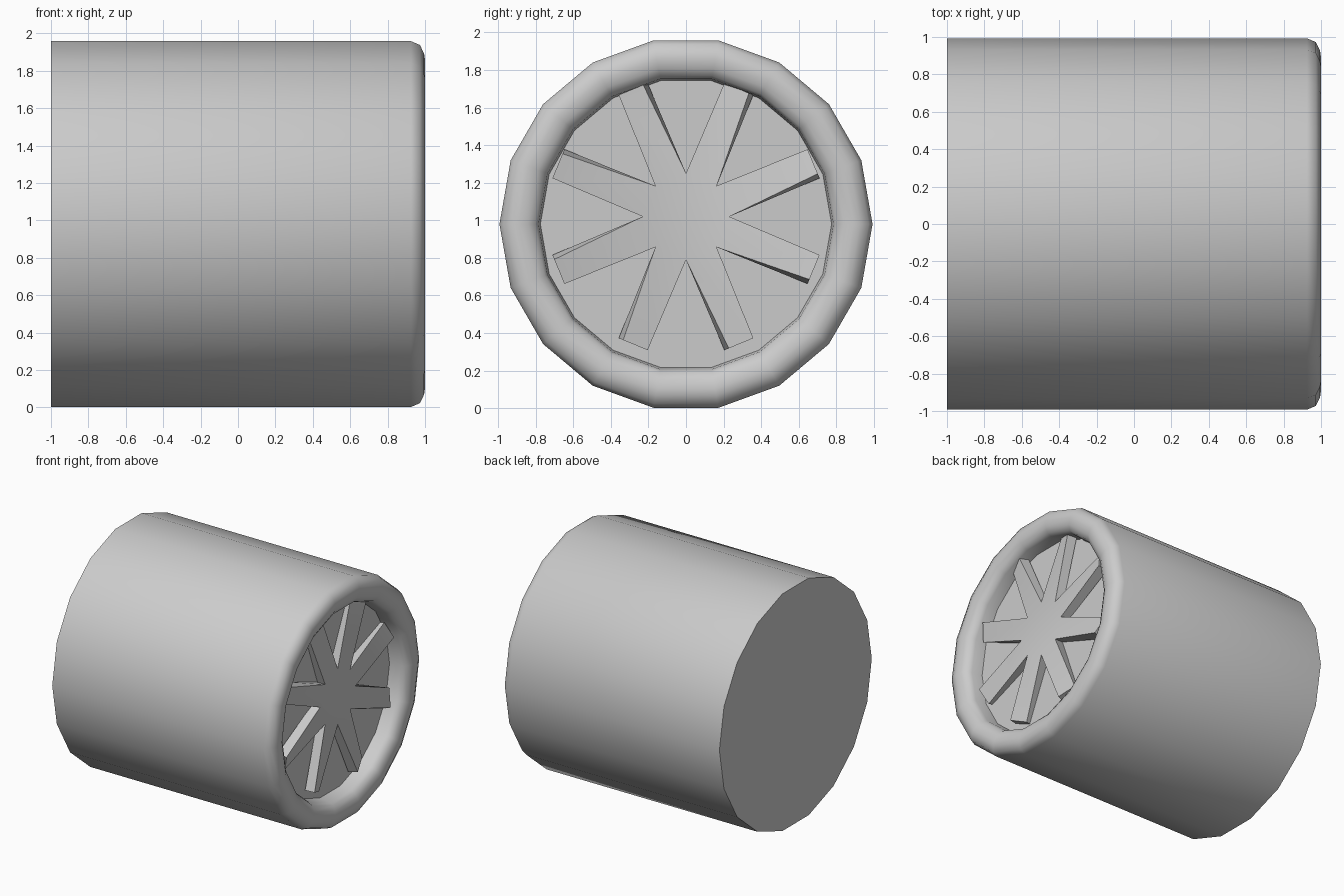
import bpy, bmesh, math
from mathutils import Vector

if "Cube" in bpy.data.objects:
    bpy.data.objects.remove(bpy.data.objects["Cube"])

SIDES, CENTRE_Z = 18, 0.98
FAN_Z, FAN_X = 1.02, 0.91
BLADES, THICK = 8, 0.075


def finish(bm, name, angle):
    bmesh.ops.recalc_face_normals(bm, faces=bm.faces)
    mesh = bpy.data.meshes.new(name)
    bm.to_mesh(mesh)
    bm.free()
    obj = bpy.data.objects.new(name, mesh)
    bpy.context.collection.objects.link(obj)
    bpy.ops.object.select_all(action='DESELECT')
    obj.select_set(True)
    bpy.context.view_layer.objects.active = obj
    bpy.ops.object.shade_smooth_by_angle(angle=math.radians(angle))
    return obj


# Housing: an (x, radius) profile swept round the x axis, with a recessed front
profile = [(-1, 0.993), (0.925, 0.993), (0.973, 0.972), (0.995, 0.925),
           (1.0, 0.89), (0.99, 0.84), (0.965, 0.80), (0.93, 0.785), (0.84, 0.775)]
bm = bmesh.new()
rings = []
for x, r in profile:
    rings.append([bm.verts.new((x, r * math.cos(2 * math.pi * i / SIDES),
                                CENTRE_Z + r * math.sin(2 * math.pi * i / SIDES)))
                  for i in range(SIDES)])
for a, b in zip(rings, rings[1:]):
    for i in range(SIDES):
        j = (i + 1) % SIDES
        bm.faces.new((a[i], a[j], b[j], b[i]))
bm.faces.new(rings[0])
bm.faces.new(rings[-1])
housing = finish(bm, "housing", 50)

# Fan: flat star hub whose blades twist towards their tips
bm = bmesh.new()
step = 2 * math.pi / BLADES
origin = Vector((FAN_X, 0, FAN_Z))
axis = Vector((1, 0, 0))


def radial(a):
    return Vector((0, math.cos(a), math.sin(a)))


centre = [bm.verts.new(origin - axis * d) for d in (0, THICK)]
notches = [[bm.verts.new(origin + radial(k * step) * 0.23 - axis * d)
            for d in (0, THICK)] for k in range(BLADES)]
twist = math.radians(20)
for k in range(BLADES):
    a = (k + 0.5) * step
    tangent = Vector((0, -math.sin(a), math.cos(a)))
    across = tangent * math.cos(twist) - axis * math.sin(twist)
    normal = axis * math.cos(twist) + tangent * math.sin(twist)
    mid = origin + radial(a) * 0.735 - axis * THICK / 2
    tips = [[bm.verts.new(mid + across * side * 0.075 + normal * d * THICK / 2)
             for d in (1, -1)] for side in (-1, 1)]
    right, left = notches[k], notches[(k + 1) % BLADES]
    for d in (0, 1):
        bm.faces.new((centre[d], right[d], left[d]))
        bm.faces.new((right[d], tips[0][d], tips[1][d], left[d]))
    for p, q in ((right, tips[0]), (tips[0], tips[1]), (tips[1], left)):
        bm.faces.new((p[0], q[0], q[1], p[1]))
fan = finish(bm, "fan", 40)
